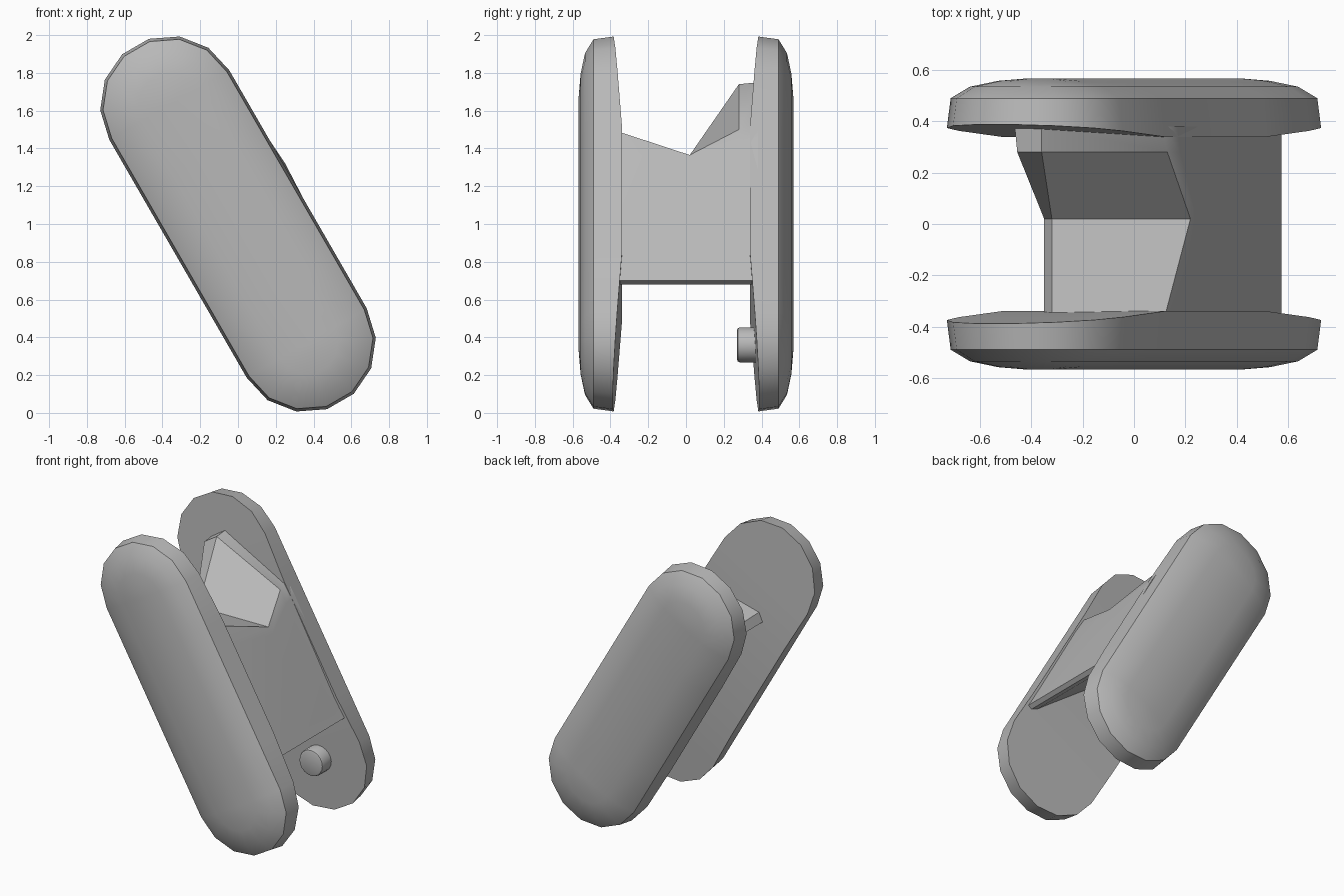
import bpy, bmesh, math
from mathutils import Matrix, Vector

cube = bpy.data.objects.get("Cube")
if cube:
    bpy.data.objects.remove(cube)

TILT = math.radians(60)
RADIUS, HALF = 0.367, 0.727      # end radius and half distance of end centres
GREY = (0.48, 0.48, 0.48, 1)

mat = bpy.data.materials.new("plain grey")
mat.use_nodes = True
mat.diffuse_color = GREY
bsdf = mat.node_tree.nodes["Principled BSDF"]
bsdf.inputs["Base Color"].default_value = GREY


def finish(name, bm, angle):
    bmesh.ops.recalc_face_normals(bm, faces=bm.faces)
    mesh = bpy.data.meshes.new(name)
    bm.to_mesh(mesh)
    bm.free()
    mesh.materials.append(mat)
    ob = bpy.data.objects.new(name, mesh)
    bpy.context.collection.objects.link(ob)
    bpy.ops.object.select_all(action="DESELECT")
    bpy.context.view_layer.objects.active = ob
    ob.select_set(True)
    bpy.ops.object.shade_smooth_by_angle(angle=math.radians(angle))
    return ob


def half_outline(inset):
    """Stations along one side of the rounded slot, as (along, half width)."""
    r = RADIUS - inset
    step = math.pi / 7
    arc = [(HALF + r * math.cos(step * (k + 0.5)), r * math.sin(step * (k + 0.5)))
           for k in range(3)] + [(HALF, r)]
    right = arc + [(0.4, r)]
    return right + [(-s, w) for s, w in reversed(right)]


def place(s, n, y):
    """Tilted plate coordinates to model coordinates."""
    c, d = math.cos(TILT), math.sin(TILT)
    return (s * c + n * d, y, 1 - s * d + n * c)


def plate(name, side):
    bm = bmesh.new()
    rings = []
    # inner rim first, then the domed outer shell
    for inset, depth in ((0, None), (0.015, 0.49), (0.09, 0.535), (0.2, 0.558), (0.32, 0.568)):
        half = half_outline(inset)
        pts = half + [(s, -w) for s, w in reversed(half)]
        ring = []
        for s, n in pts:
            y = depth or 0.34 + 0.07 * max(0, abs(s) - 0.4)
            ring.append(bm.verts.new(place(s, n, side * y)))
        rings.append(ring)
    count = len(rings[0])
    for a, b in zip(rings, rings[1:]):
        for i in range(count):
            j = (i + 1) % count
            bm.faces.new((a[i], a[j], b[j], b[i]))
    # both caps as strips across the width
    for ring in (rings[0], rings[-1]):
        for i in range(count // 2 - 1):
            bm.faces.new((ring[i], ring[i + 1], ring[-i - 2], ring[-i - 1]))
    return finish(name, bm, 28)


plate("front_plate", -1)
plate("back_plate", 1)

# Connecting block: wedge sections (x, z) skinned from front to back
base = [(0.50, 0.70), (0.55, 0.68), (0.575, 0.70), (0.54, 0.76)]
sections = [
    (-0.36, [(0.19, 1.38), (0.12, 1.49), (-0.32, 1.37), (-0.35, 1.31)]),
    (0.02, [(0.25, 1.32), (0.22, 1.365), (-0.32, 1.36), (-0.35, 1.31)]),
    (0.28, [(0.18, 1.42), (0.13, 1.50), (-0.36, 1.74), (-0.455, 1.68)]),
    (0.38, [(0.17, 1.44), (0.11, 1.53), (-0.36, 1.75), (-0.465, 1.68)]),
]
bm = bmesh.new()
loops = [[bm.verts.new((x, y, z)) for x, z in base + top] for y, top in sections]
for a, b in zip(loops, loops[1:]):
    for i in range(len(a)):
        j = (i + 1) % len(a)
        bm.faces.new((a[i], a[j], b[j], b[i]))
bm.faces.new(loops[0])
bm.faces.new(loops[-1])
finish("connecting_block", bm, 35)

# Round peg on the inside of the back plate
bm = bmesh.new()
bmesh.ops.create_cone(bm, cap_ends=True, segments=20, radius1=0.092, radius2=0.092, depth=0.13)
tip = [e for e in bm.edges if all(v.co.z > 0 for v in e.verts)]
bmesh.ops.bevel(bm, geom=tip, offset=0.014, segments=2, affect="EDGES", profile=0.5)
bmesh.ops.transform(bm, verts=bm.verts, matrix=Matrix.Translation(Vector((0.37, 0.335, 0.36)))
                    @ Matrix.Rotation(math.pi / 2, 4, "X"))
finish("peg", bm, 40)
